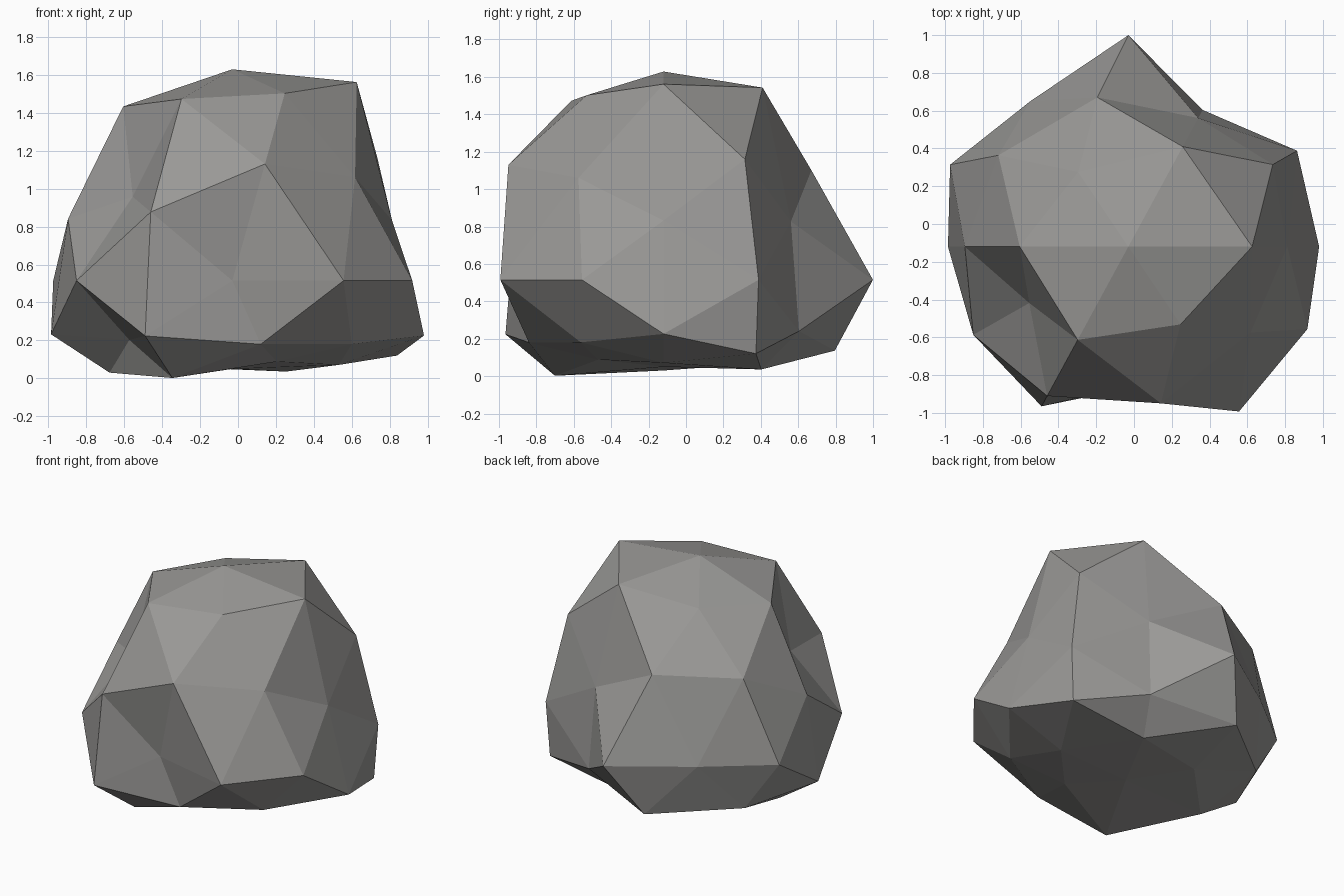
import bpy
import bmesh
import math

if "Cube" in bpy.data.objects:
    bpy.data.objects.remove(bpy.data.objects["Cube"])

# Rings of a 42-point geodesic ball whose pole axis runs front to back:
# (ring radius, depth, start angle in degrees, step in degrees, bulge of each point)
RINGS = [
    (0.000, -1.000, 0, 360, [0.80]),
    (0.526, -0.851, 0, 72, [1.115, 1.06, 1.01, 1.08, 0.92]),
    (0.894, -0.447, 0, 72, [1.06, 1.00, 0.725, 0.75, 0.85]),
    (0.851, -0.526, 36, 72, [0.94, 1.02, 0.965, 1.20, 0.915]),
    (1.000, 0.000, 18, 36, [0.885, 1.115, 0.96, 0.978, 0.91,
                            1.004, 1.10, 0.833, 0.955, 1.062]),
    (0.851, 0.526, 0, 72, [1.05, 1.095, 1.00, 1.03, 1.08]),
    (0.894, 0.447, 36, 72, [1.057, 0.96, 1.055, 0.95, 1.20]),
    (0.526, 0.851, 36, 72, [0.87, 1.01, 0.985, 1.17, 0.925]),
    (0.000, 1.000, 0, 360, [1.217]),
]
CENTRE = (-0.03, -0.12, 0.515)
STRETCH = (1.0, 0.92, 1.16)


def settle(z):
    """Flatten the underside so the rock sits on the ground."""
    return z if z > -0.25 else -0.25 + 0.3 * (z + 0.25)


# Skin the even ball first, which gives the triangle layout
bm = bmesh.new()
bulges = {}
for radius, depth, start, step, values in RINGS:
    for i, bulge in enumerate(values):
        a = math.radians(start + i * step)
        v = bm.verts.new((radius * math.cos(a), depth, radius * math.sin(a)))
        v.co.normalize()
        bulges[v] = bulge
bmesh.ops.convex_hull(bm, input=list(bm.verts))

# Push each point in or out, then stretch and settle the rock
for v, bulge in bulges.items():
    x, y, z = (v.co[i] * bulge * STRETCH[i] for i in range(3))
    v.co = (CENTRE[0] + x, CENTRE[1] + y, CENTRE[2] + settle(z))
bmesh.ops.recalc_face_normals(bm, faces=list(bm.faces))

# Rock object with flat facets
mesh = bpy.data.meshes.new("rock")
bm.to_mesh(mesh)
bm.free()
rock = bpy.data.objects.new("rock", mesh)
bpy.context.collection.objects.link(rock)

stone = bpy.data.materials.new("stone grey")
stone.diffuse_color = (0.32, 0.315, 0.305, 1.0)
stone.use_nodes = True
stone.node_tree.nodes["Principled BSDF"].inputs["Base Color"].default_value = stone.diffuse_color
mesh.materials.append(stone)
